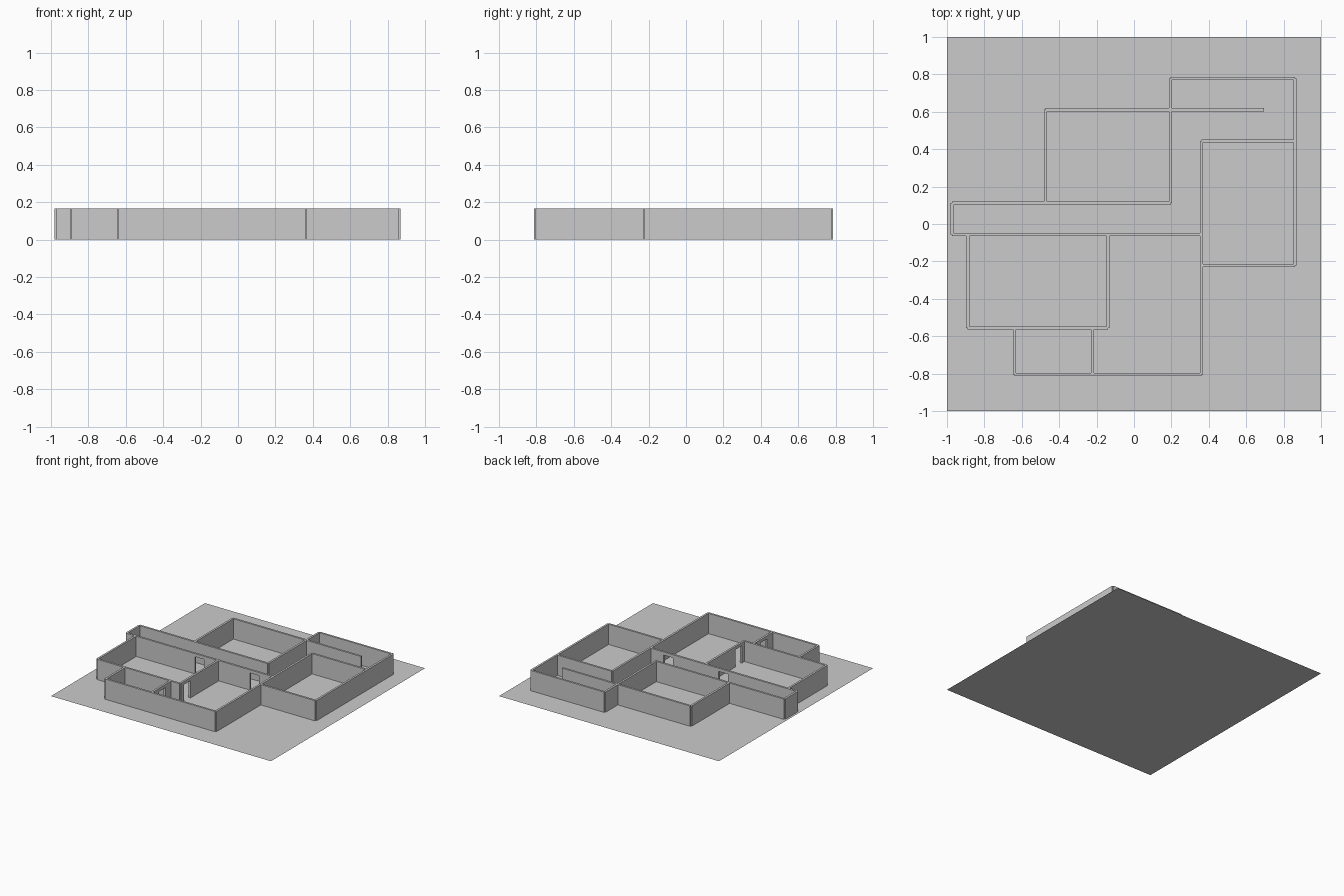
import bpy, bmesh

if "Cube" in bpy.data.objects:
    bpy.data.objects.remove(bpy.data.objects["Cube"])

U = 1 / 12          # plan grid step
OFF = U / 3         # plan grid offset
T = 0.2 * U         # wall thickness
H = 2 * U           # wall height
DOOR_W = 1.0        # door width in grid steps
DOOR_H = 0.141


def add_box(bm, lo, hi):
    verts = bmesh.ops.create_cube(bm, size=1)["verts"]
    for v in verts:
        for i in range(3):
            v.co[i] = hi[i] if v.co[i] > 0 else lo[i]


def wall(name, axis, at, start, end, doors=()):
    """Straight wall along axis (0 = x, 1 = y), with door openings under lintels."""
    bm = bmesh.new()
    line = at * U + OFF

    def part(a, b, z0, z1):
        lo, hi = [0, 0, z0], [0, 0, z1]
        lo[axis], hi[axis] = a * U + OFF, b * U + OFF
        lo[1 - axis], hi[1 - axis] = line - T / 2, line + T / 2
        add_box(bm, lo, hi)

    pos = start
    for d in doors:
        part(pos, d - DOOR_W / 2, 0, H)
        part(d - DOOR_W / 2, d + DOOR_W / 2, DOOR_H, H)
        pos = d + DOOR_W / 2
    part(pos, end, 0, H)
    me = bpy.data.meshes.new(name)
    bm.to_mesh(me)
    bm.free()
    bpy.context.collection.objects.link(bpy.data.objects.new(name, me))


# Floor sheet
bpy.ops.mesh.primitive_plane_add(size=2)
bpy.context.object.name = "floor"

# Walls running along x: name, y line, x start, x end, doors
for w in [
    ("north_room_back_wall", 9, 2, 10),
    ("north_partition_wall", 7, -6, 8),
    ("east_room_back_wall", 5, 4, 10),
    ("corridor_back_wall", 1, -12, 2),
    ("corridor_front_wall", -1, -12, 4, (-4, 2)),
    ("east_room_front_wall", -3, 4, 10),
    ("west_room_front_wall", -7, -11, -2),
    ("south_front_wall", -10, -8, 4),
]:
    wall(w[0], 0, *w[1:])

# Walls running along y: name, x line, y start, y end, doors
for w in [
    ("corridor_end_wall", -12, -1, 1),
    ("west_room_outer_wall", -11, -7, -1),
    ("small_room_outer_wall", -8, -10, -7),
    ("back_room_outer_wall", -6, 1, 7),
    ("small_room_door_wall", -3, -10, -7, (-8.5,)),
    ("west_room_door_wall", -2, -7, -1, (-6,)),
    ("back_room_inner_wall", 2, 1, 9),
    ("central_long_wall", 4, -10, 5),
    ("east_outer_wall", 10, -3, 9),
]:
    wall(w[0], 1, *w[1:])
